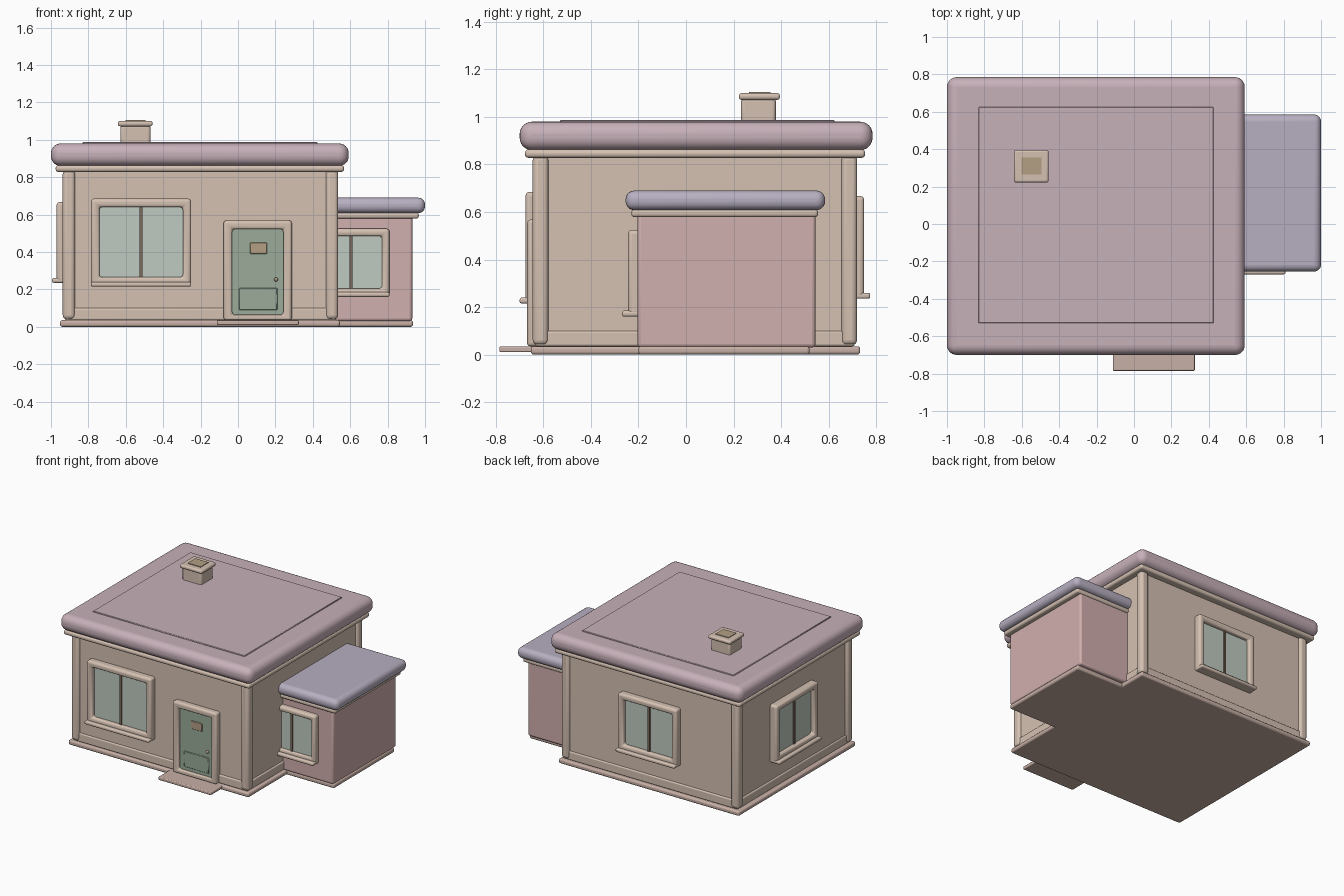
import bpy, bmesh, math
from mathutils import Matrix

if "Cube" in bpy.data.objects:
    bpy.data.objects.remove(bpy.data.objects["Cube"])

def mat(name, r, g, b):
    m = bpy.data.materials.new(name)
    m.diffuse_color = [(c / 255) ** 2.2 for c in (r, g, b)] + [1]
    m.use_nodes = True
    m.node_tree.nodes["Principled BSDF"].inputs["Base Color"].default_value = m.diffuse_color
    return m

WALL = mat("beige", 212, 192, 177)
ROOF = mat("mauve", 198, 175, 184)
BASE = mat("dusty_pink", 198, 174, 164)
PINK = mat("pink", 207, 174, 172)
BLUE = mat("lilac", 182, 174, 192)
GLASS = mat("pale_glass", 191, 202, 192)
GREEN = mat("door_green", 153, 170, 152)
TAN = mat("tan", 178, 158, 132)
BROWN = mat("mullion_brown", 125, 105, 92)

def finish(name, bm, m, bevel=0, seg=3, world=None):
    bmesh.ops.recalc_face_normals(bm, faces=bm.faces)
    if world:
        bm.transform(world)
    me = bpy.data.meshes.new(name)
    bm.to_mesh(me)
    bm.free()
    me.materials.append(m)
    ob = bpy.data.objects.new(name, me)
    bpy.context.collection.objects.link(ob)
    if bevel:
        md = ob.modifiers.new("round", 'BEVEL')
        md.width, md.segments = bevel, seg
    bpy.context.view_layer.objects.active = ob
    ob.select_set(True)
    bpy.ops.object.shade_smooth_by_angle(angle=math.radians(35))
    ob.select_set(False)
    return ob

def box(name, x, y, z, m, bevel=0, seg=3, world=None):
    bm = bmesh.new()
    bmesh.ops.create_cube(bm, size=1)
    for v in bm.verts:
        v.co = [(a[0] + a[1]) / 2 + c * (a[1] - a[0]) for a, c in zip((x, y, z), v.co)]
    return finish(name, bm, m, bevel, seg, world)

def ring(name, x, y, z, border, m, bevel, world=None, bottom=None):
    """Rectangular frame in the xz plane, y = (front, back)."""
    low = border if bottom is None else bottom
    outer = [(x[0], z[0]), (x[1], z[0]), (x[1], z[1]), (x[0], z[1])]
    inner = [(x[0] + border, z[0] + low), (x[1] - border, z[0] + low),
             (x[1] - border, z[1] - border), (x[0] + border, z[1] - border)]
    bm = bmesh.new()
    loops = [[bm.verts.new((u, d, w)) for u, w in pts]
             for pts, d in ((outer, y[0]), (inner, y[0]), (inner, y[1]), (outer, y[1]))]
    for k in range(4):
        a, b = loops[k], loops[(k + 1) % 4]
        for i in range(4):
            j = (i + 1) % 4
            bm.faces.new((a[i], a[j], b[j], b[i]))
    return finish(name, bm, m, bevel, 4, world)

def window(name, pos, angle, w, z, depth, border=0.045):
    """Window facing -y before turning; pos is the wall point in plan."""
    W = Matrix.Translation((*pos, 0)) @ Matrix.Rotation(angle, 4, 'Z')
    h = w / 2
    ring(name + "_frame", (-h, h), (-depth, 0.02), z, border, WALL, 0.017, W)
    box(name + "_glass", (-h + border - .01, h - border + .01), (-.018, .015),
        (z[0] + border - .01, z[1] - border + .01), GLASS, 0, 1, W)
    box(name + "_mullion", (-.008, .008), (-.028, .01), (z[0] + border, z[1] - border), BROWN, 0, 1, W)
    box(name + "_sill", (-h, h), (-depth - .025, .01), (z[0] - .005, z[0] + .02), WALL, 0.009, 3, W)

# Base slabs and doorstep
box("main_base", (-.952, .545), (-.653, .733), (0, .035), BASE, .012)
box("annex_base", (.4, .936), (-.2, .52), (0, .035), BASE, .012)
box("doorstep", (-.113, .325), (-.785, -.6), (.01, .034), BASE, .006)

# Main walls, skirting, corner posts
X, Y = (-.915, .515), (-.625, .70)
box("main_walls", X, Y, (.02, .85), WALL)
box("skirting", (X[0] - .01, X[1] + .01), (Y[0] - .01, Y[1] + .01), (.035, .1), WALL, .009)
for i, px in enumerate((-.904, .5025)):
    for j, py in enumerate((-.612, .687)):
        box(f"corner_post_{i}{j}", (px - .033, px + .033), (py - .033, py + .033),
            (.04, .84), WALL, .022, 4)

# Main roof
box("eaves_trim", (-.975, .567), (-.678, .754), (.828, .863), WALL, .015, 4)
box("main_roof", (-1, .592), (-.70, .785), (.86, .98), ROOF, .052, 6)
box("roof_panel", (-.832, .425), (-.53, .625), (.95, .987), ROOF, .003, 1)

# Chimney
box("chimney_stack", (-.628, -.468), (.232, .378), (.95, 1.08), WALL, .015)
box("chimney_cap", (-.642, -.457), (.222, .395), (1.072, 1.1), WALL, .011)
box("chimney_mouth", (-.602, -.495), (.265, .355), (1.08, 1.105), TAN)

# Annex
box("annex_walls", (.45, .932), (-.204, .545), (.03, .6), PINK, .015)
box("annex_trim", (.45, .967), (-.23, .556), (.578, .612), WALL, .014, 4)
box("annex_roof", (.45, 1), (-.254, .585), (.608, .69), BLUE, .036, 5)

# Windows
window("front_window", (-.518, Y[0]), 0, .536, (.22, .685), .05)
window("back_window", (-.2, Y[1]), math.pi, .49, (.24, .667), .05)
window("left_window", (X[0], .06), -math.pi / 2, .5, (.24, .667), .055)
window("annex_window", (.605, -.204), 0, .41, (.165, .525), .04, .04)

# Door
ring("door_frame", (-.077, .288), (-.668, -.6), (.035, .568), .046, WALL, .016, bottom=.03)
box("door", (-.04, .25), (-.643, -.6), (.06, .53), GREEN)
box("door_plate", (.064, .155), (-.65, -.63), (.39, .45), TAN, .003, 1)
box("door_lower_panel", (.005, .21), (-.648, -.63), (.09, .207), GREEN, .003, 1)
bm = bmesh.new()
bmesh.ops.create_uvsphere(bm, u_segments=16, v_segments=10, radius=.011,
                          matrix=Matrix.Translation((.203, -.652, .253)))
finish("door_knob", bm, TAN)
